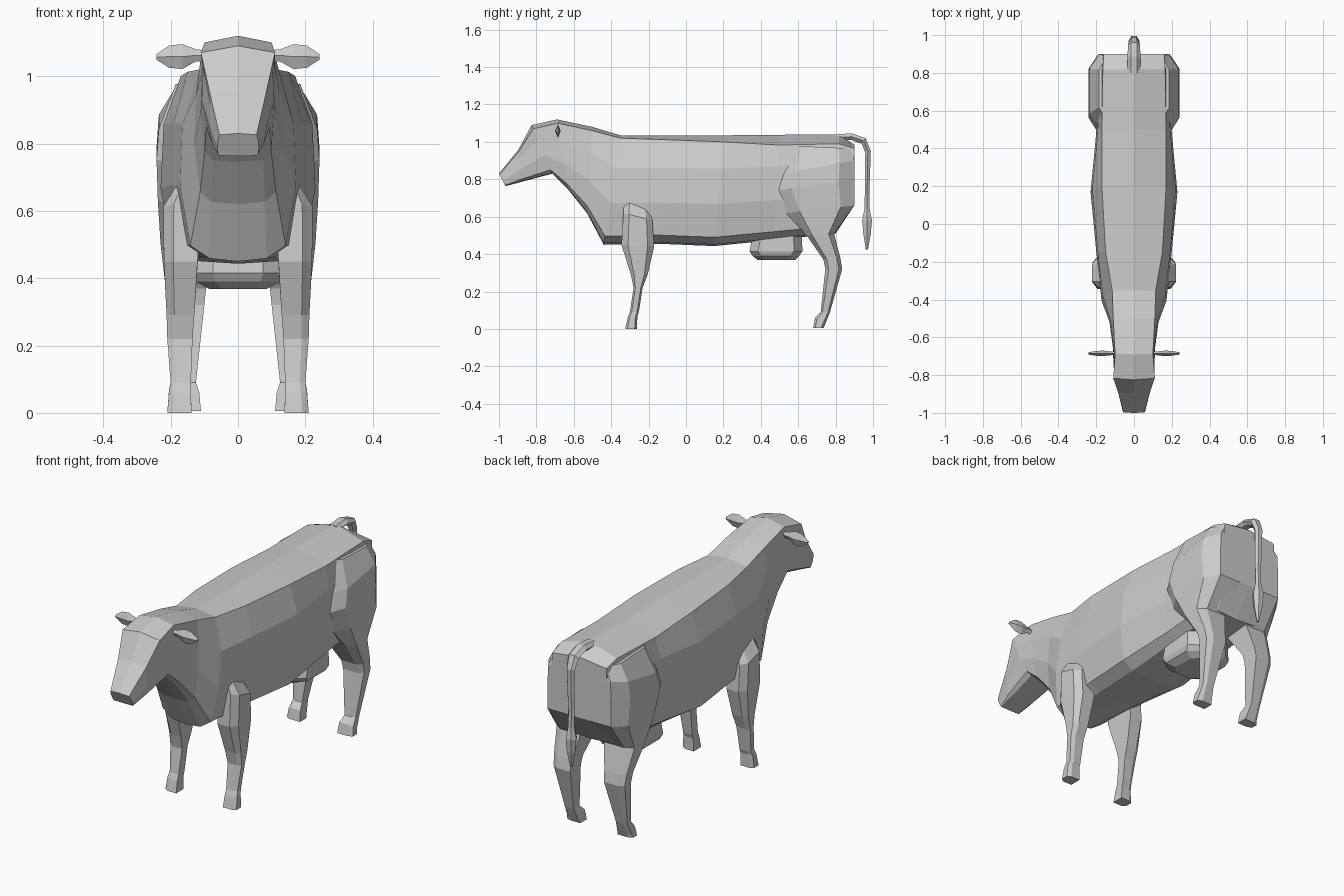
import bpy, bmesh


def loft(name, rings):
    """Skin a closed tube through rings of equal point count, capped at both ends."""
    bm = bmesh.new()
    vs = [[bm.verts.new(p) for p in r] for r in rings]
    n = len(vs[0])
    for a, b in zip(vs, vs[1:]):
        for i in range(n):
            j = (i + 1) % n
            bm.faces.new((a[i], a[j], b[j], b[i]))
    bm.faces.new(vs[0])
    bm.faces.new(vs[-1][::-1])
    bmesh.ops.recalc_face_normals(bm, faces=bm.faces)
    me = bpy.data.meshes.new(name)
    bm.to_mesh(me)
    bm.free()
    ob = bpy.data.objects.new(name, me)
    bpy.context.collection.objects.link(ob)
    return ob


def body_ring(yt, zt, yb, zb, wt, wm, wb, drop):
    """Tilted symmetric section running from a top point to a bottom point."""
    h = zt - zb
    wl = wm * 0.65 + wb * 0.35
    prof = [(wt, drop / h), (wm * 0.96, 0.3), (wm, 0.62), (wl, 0.92), (wb, 0.985)]
    pt = lambda x, t: (x, yt + (yb - yt) * t, zt - h * t)
    return ([pt(0, 0)] + [pt(x, t) for x, t in prof] + [pt(0, 1)]
            + [pt(-x, t) for x, t in reversed(prof)])


def leg_ring(s, zf, zb, yf, yb, xi, xo):
    """Six-sided section: rectangle with its outer corners chamfered."""
    cx, cy = (xo - xi) * 0.28, (yb - yf) * 0.2
    c, d = yf + cy, yb - cy
    slope = (zb - zf) / (yb - yf)
    pts = [(xi, yf), (xo - cx, yf), (xo, c), (xo, d), (xo - cx, yb), (xi, yb)]
    return [(s * x, y, zf + slope * (y - yf)) for x, y in pts]


# Head, neck and trunk
loft("body", [body_ring(*r) for r in (
    (-1.0, 0.83, -0.965, 0.763, 0.055, 0.062, 0.055, 0.004),
    (-0.895, 0.96, -0.885, 0.785, 0.083, 0.085, 0.06, 0.012),
    (-0.825, 1.09, -0.715, 0.83, 0.11, 0.108, 0.07, 0.02),
    (-0.69, 1.12, -0.63, 0.745, 0.10, 0.112, 0.075, 0.02),
    (-0.50, 1.08, -0.53, 0.62, 0.11, 0.13, 0.08, 0.02),
    (-0.35, 1.035, -0.44, 0.45, 0.115, 0.172, 0.085, 0.015),
    (-0.15, 1.035, -0.14, 0.455, 0.15, 0.20, 0.11, 0.022),
    (0.2, 1.035, 0.15, 0.443, 0.17, 0.23, 0.135, 0.035),
    (0.5, 1.038, 0.47, 0.475, 0.17, 0.20, 0.13, 0.055),
    (0.82, 1.04, 0.80, 0.51, 0.165, 0.19, 0.12, 0.05),
    (0.9, 0.985, 0.9, 0.66, 0.16, 0.17, 0.15, 0.02))])

front = ((0, 0, -0.325, -0.262, 0.138, 0.21),
         (0.06, 0.07, -0.312, -0.26, 0.14, 0.205),
         (0.09, 0.09, -0.30, -0.252, 0.14, 0.20),
         (0.22, 0.22, -0.28, -0.232, 0.135, 0.21),
         (0.29, 0.29, -0.295, -0.205, 0.13, 0.212),
         (0.45, 0.44, -0.345, -0.17, 0.12, 0.22),
         (0.62, 0.58, -0.335, -0.18, 0.11, 0.222),
         (0.69, 0.64, -0.33, -0.195, 0.11, 0.18))
hind = ((0.005, 0.005, 0.68, 0.735, 0.11, 0.195),
        (0.06, 0.02, 0.69, 0.742, 0.115, 0.19),
        (0.09, 0.09, 0.72, 0.77, 0.125, 0.185),
        (0.32, 0.32, 0.745, 0.835, 0.10, 0.21),
        (0.37, 0.38, 0.735, 0.825, 0.095, 0.215),
        (0.50, 0.51, 0.645, 0.792, 0.07, 0.23),
        (0.62, 0.66, 0.535, 0.90, 0.06, 0.238),
        (0.74, 0.80, 0.48, 0.90, 0.05, 0.242),
        (0.83, 0.90, 0.51, 0.90, 0.05, 0.235),
        (0.98, 0.965, 0.55, 0.885, 0.05, 0.185))

# Ear sections: x, half height, half thickness, centre z
ear = ((0.09, 0.016, 0.008, 1.06), (0.125, 0.018, 0.01, 1.062),
       (0.165, 0.037, 0.015, 1.058), (0.205, 0.033, 0.012, 1.058),
       (0.242, 0.008, 0.006, 1.057))

for s, side in ((1, "left"), (-1, "right")):
    loft(f"front_leg_{side}", [leg_ring(s, *r) for r in front])
    loft(f"hind_leg_{side}", [leg_ring(s, *r) for r in hind])
    loft(f"ear_{side}", [[(s * x, -0.685 - t, z), (s * x, -0.685, z + h),
                          (s * x, -0.685 + t, z), (s * x, -0.685, z - h)]
                         for x, h, t, z in ear])


# Udder: eight-sided sections stacked downwards
def udder_ring(z, y0, y1, w):
    c = 0.045
    half = [(w * 0.55, y0), (w, y0 + c), (w, y1 - c), (w * 0.55, y1)]
    return [(x, y, z) for x, y in half] + [(-x, y, z) for x, y in reversed(half)]


loft("udder", [udder_ring(0.52, 0.36, 0.62, 0.13), udder_ring(0.415, 0.34, 0.622, 0.135),
               udder_ring(0.39, 0.355, 0.605, 0.125), udder_ring(0.368, 0.385, 0.585, 0.085)])

# Tail: diamond-like sections along a drooping path (y, z, dir y, dir z across, width, thickness)
tail = ((0.80, 1.022, 0, 1, 0.034, 0.018), (0.885, 1.028, 0.1, 1, 0.034, 0.018),
        (0.95, 1.005, 0.6, 0.8, 0.032, 0.018), (0.972, 0.95, 1, 0.1, 0.024, 0.016),
        (0.968, 0.72, 1, 0, 0.018, 0.012), (0.968, 0.64, 1, 0, 0.018, 0.014),
        (0.968, 0.58, 1, 0, 0.03, 0.026), (0.968, 0.51, 1, 0, 0.024, 0.02),
        (0.967, 0.425, 1, 0, 0.006, 0.006))
loft("tail", [[(w * a, y + t * b * dy, z + t * b * dz)
               for a, b in ((1, 0), (0.5, 1), (-0.5, 1), (-1, 0), (-0.5, -1), (0.5, -1))]
              for y, z, dy, dz, w, t in tail])
